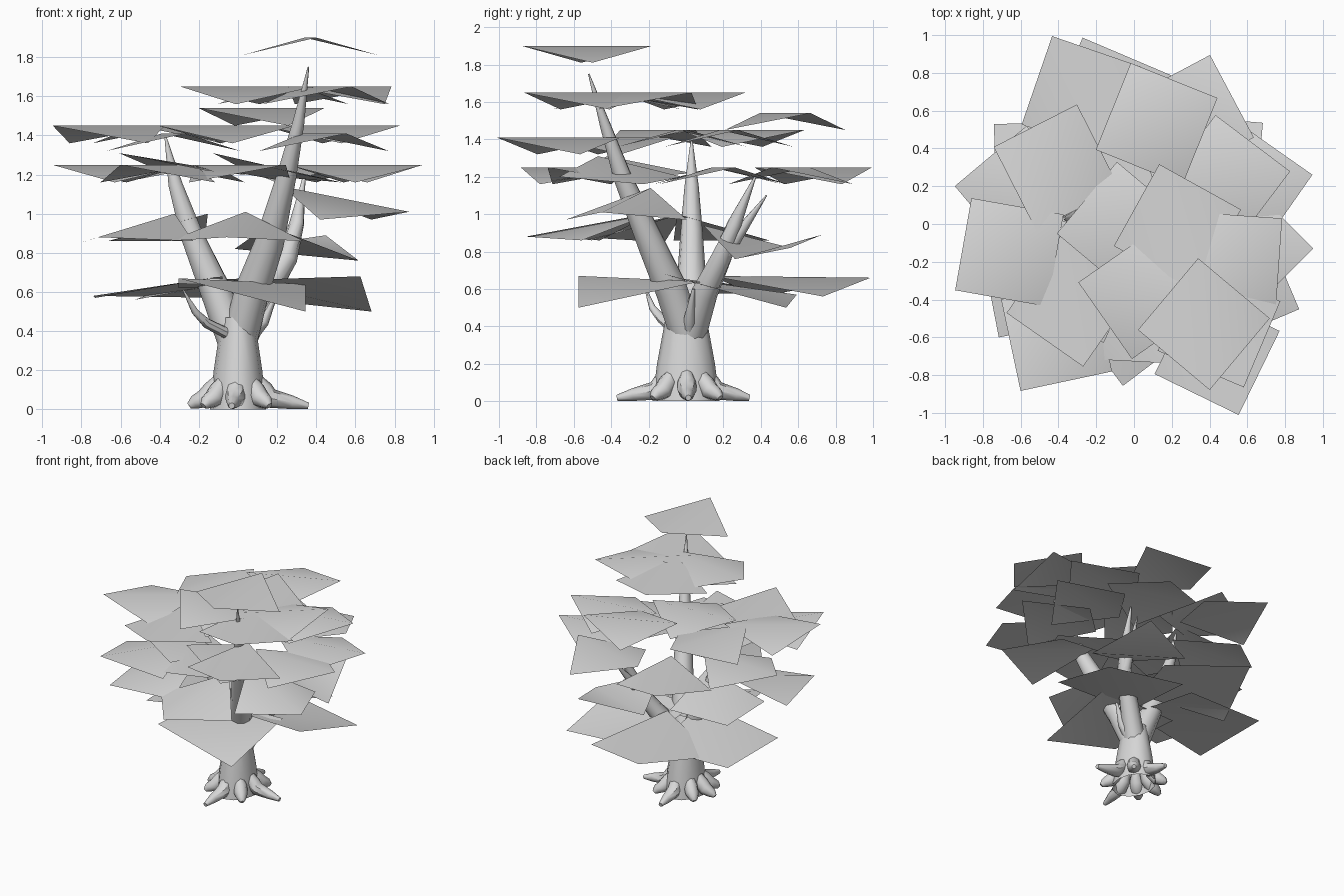
import bpy, bmesh, math
from mathutils import Vector

cube = bpy.data.objects.get("Cube")
if cube:
    bpy.data.objects.remove(cube, do_unlink=True)

grey = bpy.data.materials.new("pale_grey")
grey.use_nodes = True
grey.diffuse_color = (0.68, 0.68, 0.68, 1)
grey.node_tree.nodes["Principled BSDF"].inputs["Base Color"].default_value = (0.68, 0.68, 0.68, 1)


def finish(name, bm):
    """Turn a bmesh into a named, coloured, smooth object."""
    mesh = bpy.data.meshes.new(name)
    bm.to_mesh(mesh)
    bm.free()
    mesh.materials.append(grey)
    obj = bpy.data.objects.new(name, mesh)
    bpy.context.collection.objects.link(obj)
    bpy.ops.object.select_all(action="DESELECT")
    obj.select_set(True)
    bpy.context.view_layer.objects.active = obj
    bpy.ops.object.shade_smooth_by_angle(angle=math.radians(45))


def limb(name, points, radii, sides=10):
    """Tapered tube swept along a path."""
    bm = bmesh.new()
    points = [Vector(p) for p in points]
    rings = []
    for i, (p, r) in enumerate(zip(points, radii)):
        along = points[min(i + 1, len(points) - 1)] - points[max(i - 1, 0)]
        turn = along.to_track_quat("Z", "Y")
        ring = []
        for k in range(sides):
            a = math.tau * k / sides
            ring.append(bm.verts.new(p + turn @ Vector((r * math.cos(a), r * math.sin(a), 0))))
        rings.append(ring)
    for low, high in zip(rings, rings[1:]):
        for k in range(sides):
            n = (k + 1) % sides
            bm.faces.new((low[k], low[n], high[n], high[k]))
    bm.faces.new(rings[0][::-1])
    bm.faces.new(rings[-1])
    bmesh.ops.recalc_face_normals(bm, faces=bm.faces)
    finish(name, bm)


def leaf_card(name, x, y, degrees, heights, half):
    """Square sheet folded along the diagonal that points along the angle.
    Heights run from the near corner: near, right, far, left."""
    bm = bmesh.new()
    corners = []
    for k, z in enumerate(heights):
        a = math.radians(degrees + 180 + 90 * k)
        corners.append(bm.verts.new((x + half * math.cos(a), y + half * math.sin(a), z)))
    a, b, c, d = corners
    bm.faces.new((a, b, c))
    bm.faces.new((a, c, d))
    finish(name, bm)


# Trunk, narrower from side to side
bm = bmesh.new()
for low, high, wide, narrow in ((0, 0.2, 0.18, 0.155), (0.2, 0.47, 0.155, 0.105)):
    made = bmesh.ops.create_cone(bm, cap_ends=False, segments=12, radius1=wide, radius2=narrow, depth=high - low)
    bmesh.ops.translate(bm, verts=made["verts"], vec=(0, 0, (low + high) / 2))
bmesh.ops.remove_doubles(bm, verts=bm.verts, dist=0.001)
bmesh.ops.scale(bm, verts=bm.verts, vec=(0.8, 1, 1))
finish("trunk", bm)

# Boughs rising from the trunk
limb("front_bough", [(0.01, 0, 0.36), (0.07, -0.08, 0.6), (0.16, -0.19, 0.85),
                     (0.25, -0.34, 1.2), (0.31, -0.43, 1.47), (0.36, -0.52, 1.75)],
     [0.09, 0.09, 0.075, 0.05, 0.03, 0.004])
limb("right_bough", [(-0.02, 0.01, 0.36), (-0.12, 0.03, 0.62), (-0.24, 0.03, 0.9),
                     (-0.32, 0.03, 1.15), (-0.37, 0.03, 1.39)],
     [0.09, 0.08, 0.06, 0.038, 0.006])
limb("back_bough", [(0.02, 0.03, 0.36), (0.13, 0.1, 0.58), (0.25, 0.19, 0.77),
                    (0.3, 0.26, 0.95), (0.34, 0.37, 1.2)],
     [0.08, 0.07, 0.055, 0.038, 0.006])
limb("back_fork", [(0.25, 0.19, 0.76), (0.28, 0.3, 0.92), (0.33, 0.43, 1.1)], [0.045, 0.03, 0.004], 8)
limb("right_twig", [(-0.04, -0.06, 0.38), (-0.16, -0.13, 0.44), (-0.22, -0.18, 0.5), (-0.28, -0.22, 0.61)],
     [0.03, 0.026, 0.018, 0.004], 8)
limb("left_twig", [(0.05, 0.02, 0.36), (0.13, 0.02, 0.45), (0.2, 0.04, 0.6)], [0.04, 0.03, 0.008], 8)

# Roots: direction and reach
roots = [(2, 0.36), (50, 0.24), (92, 0.34), (140, 0.23), (182, 0.25), (222, 0.24), (265, 0.37), (312, 0.24)]
for i, (degrees, reach) in enumerate(roots):
    c, s = math.cos(math.radians(degrees)), math.sin(math.radians(degrees))
    path = [(0.09, 0.16), (0.13, 0.1), (0.17, 0.055), (reach * 0.5 + 0.1, 0.035), (reach, 0.018)]
    limb(f"root_{i + 1}", [(r * c, r * s, z) for r, z in path], [0.03, 0.05, 0.05, 0.034, 0.016], 8)

# Upper foliage: centre, fold direction and height
level_cards = [
    (0.37, -0.53, -85, 1.9), (0.12, 0.53, 23, 1.54), (0.23, -0.02, -74, 1.65),
    (0.05, -0.37, -10, 1.65), (0.52, -0.2, 41, 1.65), (0.45, -0.54, -68, 1.65),
    (-0.41, 0.3, 72, 1.45), (-0.66, -0.15, 35, 1.45), (-0.06, -0.02, 5, 1.45),
    (0.48, 0.23, 8, 1.45), (-0.33, -0.41, -80, 1.41), (0.44, -0.68, -71, 1.41),
    (-0.28, 0.68, -64, 1.25), (-0.6, 0.17, -5, 1.25), (0.3, 0.56, -17, 1.25),
    (0.6, 0.2, 10, 1.25), (0.6, -0.13, 0, 1.25), (-0.41, -0.59, 57, 1.25),
    (0.01, -0.48, 132, 1.25)]
for i, (x, y, degrees, z) in enumerate(level_cards):
    leaf_card(f"upper_leaf_{i + 1}", x, y, degrees, (z, z - 0.09, z, z - 0.09), 0.35)

# Middle foliage, sloping: centre, direction, then the four corner heights
sloped_cards = [
    (0.55, -0.32, -22, 1.14, 0.97, 1.01, 0.97), (-0.28, -0.3, 20, 1.31, 1.22, 1.2, 1.22),
    (0.2, -0.35, 20, 1.31, 1.2, 1.16, 1.2), (-0.52, -0.31, -124, 1.0, 0.85, 0.88, 0.86),
    (-0.01, -0.51, -98, 1.01, 0.86, 0.88, 0.86), (0.3, 0.41, -25, 0.82, 0.94, 0.76, 0.89),
    (-0.41, 0.19, 137, 1.0, 0.86, 0.86, 0.86)]
for i, (x, y, degrees, *heights) in enumerate(sloped_cards):
    leaf_card(f"sloped_leaf_{i + 1}", x, y, degrees, heights, 0.35)

# Lowest foliage, made of larger sheets
low_cards = [
    (-0.41, 0.21, 136, 0.68, 0.57, 0.58, 0.57), (-0.1, 0.56, 112, 0.67, 0.56, 0.66, 0.56),
    (0.33, 0.24, 40, 0.66, 0.68, 0.5, 0.57), (0.02, -0.25, 45, 0.67, 0.5, 0.64, 0.62)]
for i, (x, y, degrees, *heights) in enumerate(low_cards):
    leaf_card(f"low_leaf_{i + 1}", x, y, degrees, heights, 0.46)
